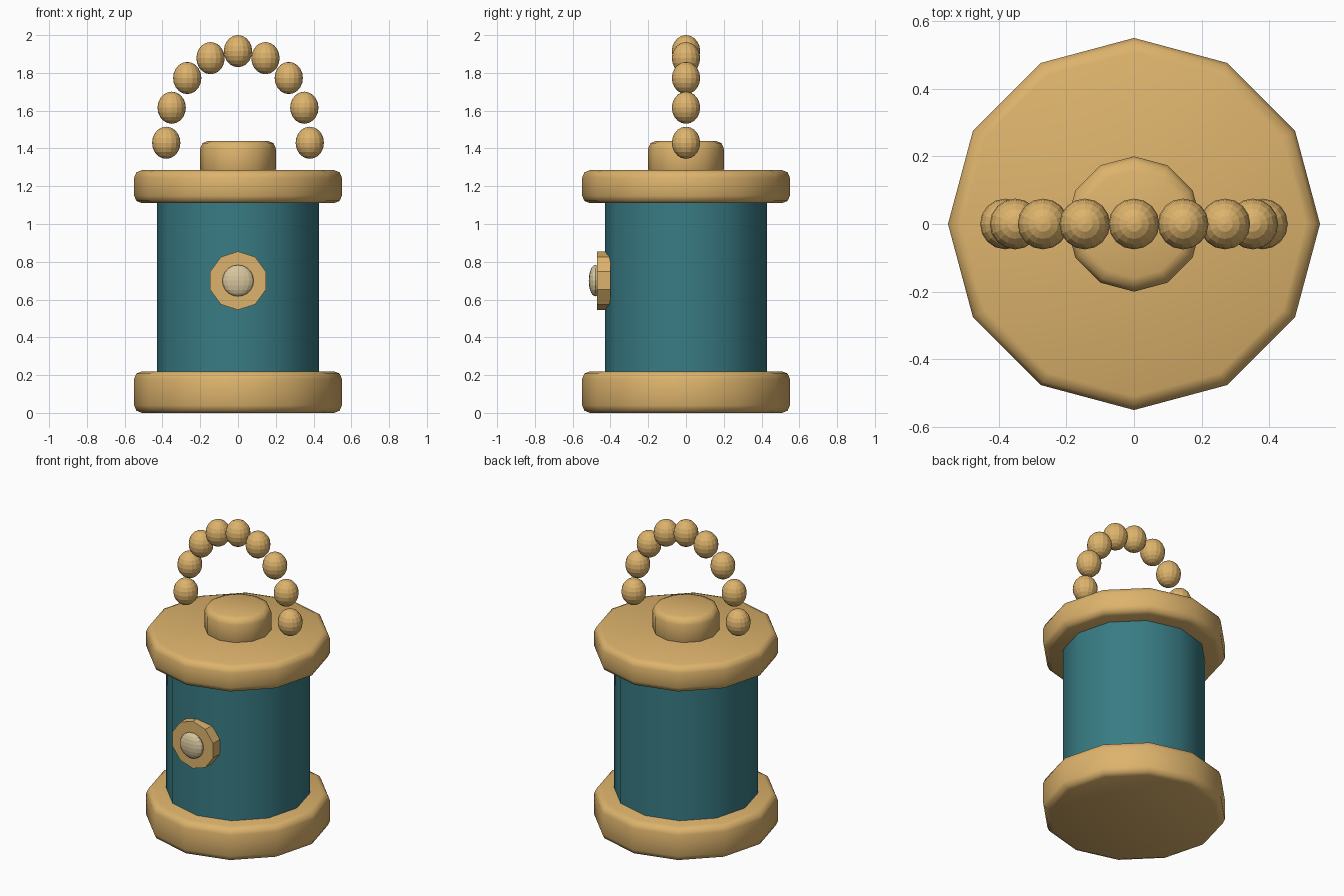
import bpy
import math

if "Cube" in bpy.data.objects:
    bpy.data.objects.remove(bpy.data.objects["Cube"], do_unlink=True)


def material(name, rgb):
    m = bpy.data.materials.new(name)
    m.use_nodes = True
    m.diffuse_color = (*rgb, 1)
    m.node_tree.nodes["Principled BSDF"].inputs["Base Color"].default_value = (*rgb, 1)
    return m


gold = material("warm gold", (0.72, 0.45, 0.15))
teal = material("deep teal", (0.04, 0.2, 0.23))
cream = material("pale cream", (0.68, 0.56, 0.34))


def finish(name, mat):
    ob = bpy.context.object
    ob.name = name
    ob.data.materials.append(mat)
    return ob


def drum(name, mat, radius, low, high, bevel=0.0):
    """Twelve-sided upright cylinder with optional rounded rims."""
    bpy.ops.mesh.primitive_cylinder_add(
        vertices=12, radius=radius, depth=high - low, location=(0, 0, (low + high) / 2))
    ob = finish(name, mat)
    if bevel:
        mod = ob.modifiers.new("rounded rim", "BEVEL")
        mod.width = bevel
        mod.segments = 2
        mod.limit_method = "ANGLE"
        mod.angle_limit = math.radians(40)
        bpy.ops.object.modifier_apply(modifier=mod.name)
    bpy.ops.object.shade_smooth_by_angle(angle=math.radians(50))
    return ob


def ball(name, mat, location, scale, segments=16, rings=10):
    bpy.ops.mesh.primitive_uv_sphere_add(
        segments=segments, ring_count=rings, radius=1, location=location)
    ob = finish(name, mat)
    ob.scale = scale
    return ob


# Stacked body
drum("base", gold, 0.55, 0, 0.22, 0.04)
drum("body", teal, 0.43, 0.18, 1.15)
drum("lid", gold, 0.55, 1.11, 1.285, 0.04)
drum("lid_knob", gold, 0.2, 1.25, 1.44, 0.04)

# Front medallion with its domed jewel
bpy.ops.mesh.primitive_cylinder_add(
    vertices=10, radius=0.155, depth=0.07, location=(0, -0.435, 0.7),
    rotation=(math.pi / 2, 0, 0))
finish("medallion", gold)
ball("jewel", cream, (0, -0.48, 0.7), (0.083, 0.035, 0.083))

# Beaded handle arch
BEADS = 9
for i in range(BEADS):
    a = math.pi * i / (BEADS - 1)
    ball(f"handle_bead_{i + 1}", gold,
         (0.38 * math.cos(a), 0, 1.43 + 0.485 * math.sin(a)), (0.075, 0.075, 0.085))
